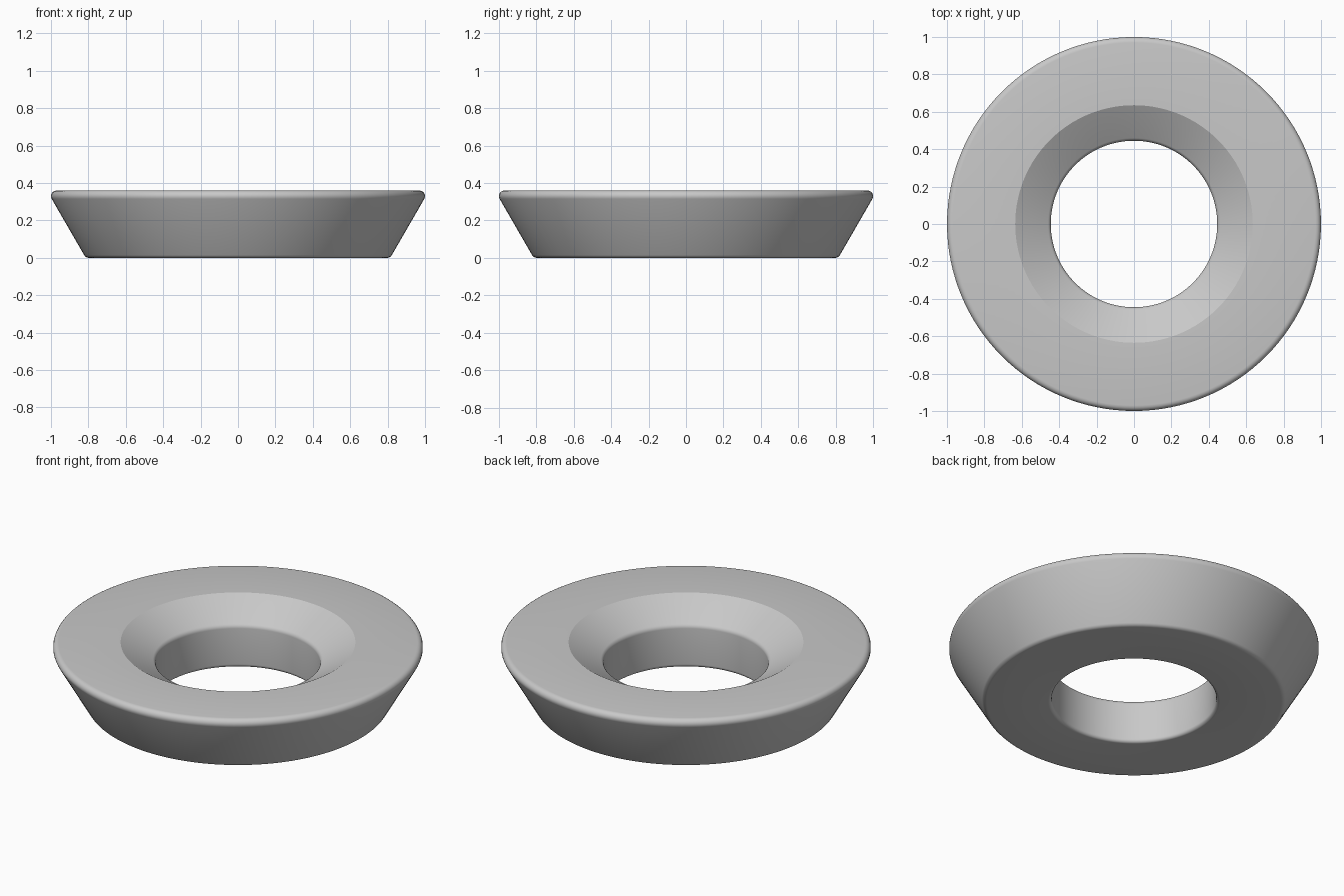
import bpy, bmesh, math
from mathutils import Vector

cube = bpy.data.objects.get("Cube")
if cube:
    bpy.data.objects.remove(cube, do_unlink=True)

SEGMENTS = 128


def fillet(prev, corner, nxt, radius, steps=6):
    """Points of an arc rounding one profile corner."""
    a, b = (prev - corner).normalized(), (nxt - corner).normalized()
    half = a.angle(b) / 2
    centre = corner + (a + b).normalized() * (radius / math.sin(half))
    reach = radius / math.tan(half)
    start = (corner + a * reach - centre).normalized()
    end = (corner + b * reach - centre).normalized()
    return [centre + start.slerp(end, i / steps) * radius
            for i in range(steps + 1)]


# Washer cross-section: radius, height, corner rounding
section = [
    (0.445, 0.0, 0.02),    # bore, bottom
    (0.814, 0.0, 0.03),    # outer cone, bottom
    (1.022, 0.36, 0.03),   # outer rim
    (0.635, 0.36, 0.0),    # countersink mouth, sharp
    (0.445, 0.25, 0.03),   # countersink meets bore
]
corners = [Vector((r, 0, z)) for r, z, _ in section]
profile = []
for i, (_, _, rounding) in enumerate(section):
    if rounding:
        profile += fillet(corners[i - 1], corners[i],
                          corners[(i + 1) % len(corners)], rounding)
    else:
        profile.append(corners[i])

# Revolve the section around the vertical axis
bm = bmesh.new()
verts = [bm.verts.new(p) for p in profile]
edges = [bm.edges.new((v, verts[i - 1])) for i, v in enumerate(verts)]
bmesh.ops.spin(bm, geom=verts + edges, cent=(0, 0, 0), axis=(0, 0, 1),
               angle=math.tau, steps=SEGMENTS, use_merge=True)
bmesh.ops.remove_doubles(bm, verts=bm.verts, dist=0.0001)
bmesh.ops.recalc_face_normals(bm, faces=bm.faces)
mesh = bpy.data.meshes.new("conical_washer")
bm.to_mesh(mesh)
bm.free()

washer = bpy.data.objects.new("conical_washer", mesh)
bpy.context.collection.objects.link(washer)

# Plain grey metal
grey = bpy.data.materials.new("plain_grey")
grey.use_nodes = True
colour = (0.58, 0.58, 0.58, 1)
grey.diffuse_color = colour
grey.node_tree.nodes["Principled BSDF"].inputs["Base Color"].default_value = colour
mesh.materials.append(grey)

# Smooth rounded surfaces, sharp countersink mouth
bpy.ops.object.select_all(action="DESELECT")
washer.select_set(True)
bpy.context.view_layer.objects.active = washer
bpy.ops.object.shade_smooth_by_angle(angle=math.radians(25))
